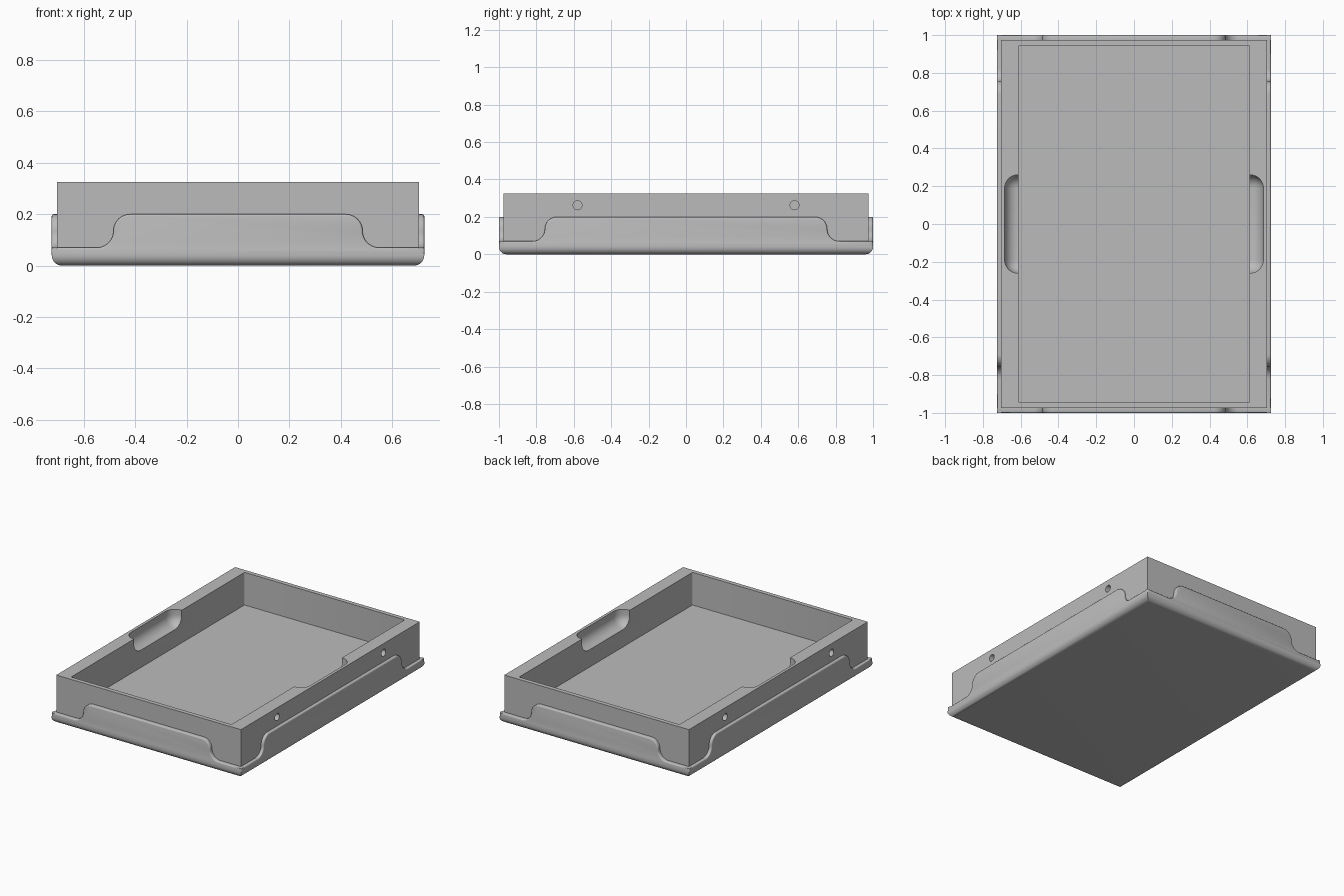
import bpy, bmesh
from math import sin, cos, pi, radians
from mathutils import Matrix, Vector

if "Cube" in bpy.data.objects:
    bpy.data.objects.remove(bpy.data.objects["Cube"])

HX, HY = 0.725, 1.0          # half size of the outer sleeve
BX, BY, TOP = 0.705, 0.975, 0.325   # half size and height of the inner box

grey = bpy.data.materials.new("plain_grey")
grey.use_nodes = True
grey.diffuse_color = (0.5, 0.5, 0.5, 1)
grey.node_tree.nodes["Principled BSDF"].inputs["Base Color"].default_value = (0.5, 0.5, 0.5, 1)


def finish(name, bm):
    bmesh.ops.recalc_face_normals(bm, faces=bm.faces)
    mesh = bpy.data.meshes.new(name)
    bm.to_mesh(mesh)
    bm.free()
    mesh.materials.append(grey)
    obj = bpy.data.objects.new(name, mesh)
    bpy.context.collection.objects.link(obj)
    return obj


def smooth(obj):
    bpy.ops.object.select_all(action="DESELECT")
    obj.select_set(True)
    bpy.context.view_layer.objects.active = obj
    bpy.ops.object.shade_smooth_by_angle(angle=radians(35))


def box(name, low, high, radius=0, segments=8, rule=lambda a, b: True):
    """Box between two corners; edges passing the rule are rounded."""
    bm = bmesh.new()
    low, high = Vector(low), Vector(high)
    bmesh.ops.create_cube(bm, size=1)
    for v in bm.verts:
        v.co = (low + high) / 2 + v.co * (high - low)
    if radius:
        edges = [e for e in bm.edges if rule(e.verts[0].co, e.verts[1].co)]
        bmesh.ops.bevel(bm, geom=edges, offset=radius, segments=segments,
                        profile=0.5, affect="EDGES", clamp_overlap=True)
    return finish(name, bm)


def lip_outline(half, shoulder, low=0.07, high=0.2, base=0.045):
    """Raised centre panel that steps down to the corners in an S curve."""
    r = (high - low) / 2
    steps = [i * pi / 20 for i in range(11)]
    right = [(shoulder + r * sin(t), high - r + r * cos(t)) for t in steps]
    right += [(shoulder + 2 * r - r * cos(t), low + r - r * sin(t)) for t in steps[1:]]
    right += [(half, low), (half, base)]
    return right + [(-u, z) for u, z in reversed(right)]


def lip(name, half, shoulder, outer, thick, turn):
    """Upright panel at distance outer from the centre, with a softened rim."""
    bm = bmesh.new()
    face = bm.faces.new([bm.verts.new((u, -outer, z)) for u, z in lip_outline(half, shoulder)])
    rim = list(face.edges)
    back = bmesh.ops.extrude_face_region(bm, geom=[face], use_keep_orig=True)["geom"]
    bmesh.ops.translate(bm, vec=(0, thick, 0), verts=[g for g in back if isinstance(g, bmesh.types.BMVert)])
    rim = [e for e in rim if max(v.co.z for v in e.verts) > 0.05]
    bmesh.ops.bevel(bm, geom=rim, offset=0.008, segments=3, profile=0.5, affect="EDGES")
    bmesh.ops.rotate(bm, verts=bm.verts, matrix=Matrix.Rotation(turn, 3, "Z"))
    smooth(finish(name, bm))


# Sleeve base with rounded lower edges
smooth(box("sleeve_base", (-HX, -HY, 0), (HX, HY, 0.045), 0.04, 8,
           lambda a, b: max(a.z, b.z) < 0.01))

# Sleeve lips on all four sides
for name, turn in (("front_lip", 0), ("back_lip", pi)):
    lip(name, HX, 0.42, HY, HY - BY, turn)
for name, turn in (("left_lip", pi / 2), ("right_lip", -pi / 2)):
    lip(name, HY, 0.69, HX, HX - BX, turn)

# Inner box
tray = box("tray_box", (-BX, -BY, 0.03), (BX, BY, TOP))

# Cutters: cavity, finger scoops and side holes
cutters = [box("cavity_cutter", (-0.612, -0.945, 0.1), (0.612, 0.945, 0.5), 0.008, 3,
               lambda a, b: abs(a.z - b.z) > 0.1)]
for side in (-1, 1):
    xs = sorted((side * 0.4, side * 0.685))
    cutters.append(box("scoop_cutter", (xs[0], -0.26, 0.22), (xs[1], 0.26, 0.5), 0.07, 8))
    for y in (-0.58, 0.58):
        bm = bmesh.new()
        place = Matrix.Translation((side * BX, y, 0.262)) @ Matrix.Rotation(pi / 2, 4, "Y")
        bmesh.ops.create_cone(bm, cap_ends=True, segments=24, radius1=0.024,
                              radius2=0.024, depth=0.07, matrix=place)
        cutters.append(finish("hole_cutter", bm))

bpy.context.view_layer.objects.active = tray
for cutter in cutters:
    cutter.hide_render = True
    mod = tray.modifiers.new("cut", "BOOLEAN")
    mod.operation, mod.solver, mod.object = "DIFFERENCE", "EXACT", cutter
    bpy.ops.object.modifier_apply(modifier=mod.name)
    bpy.data.objects.remove(cutter)
smooth(tray)
